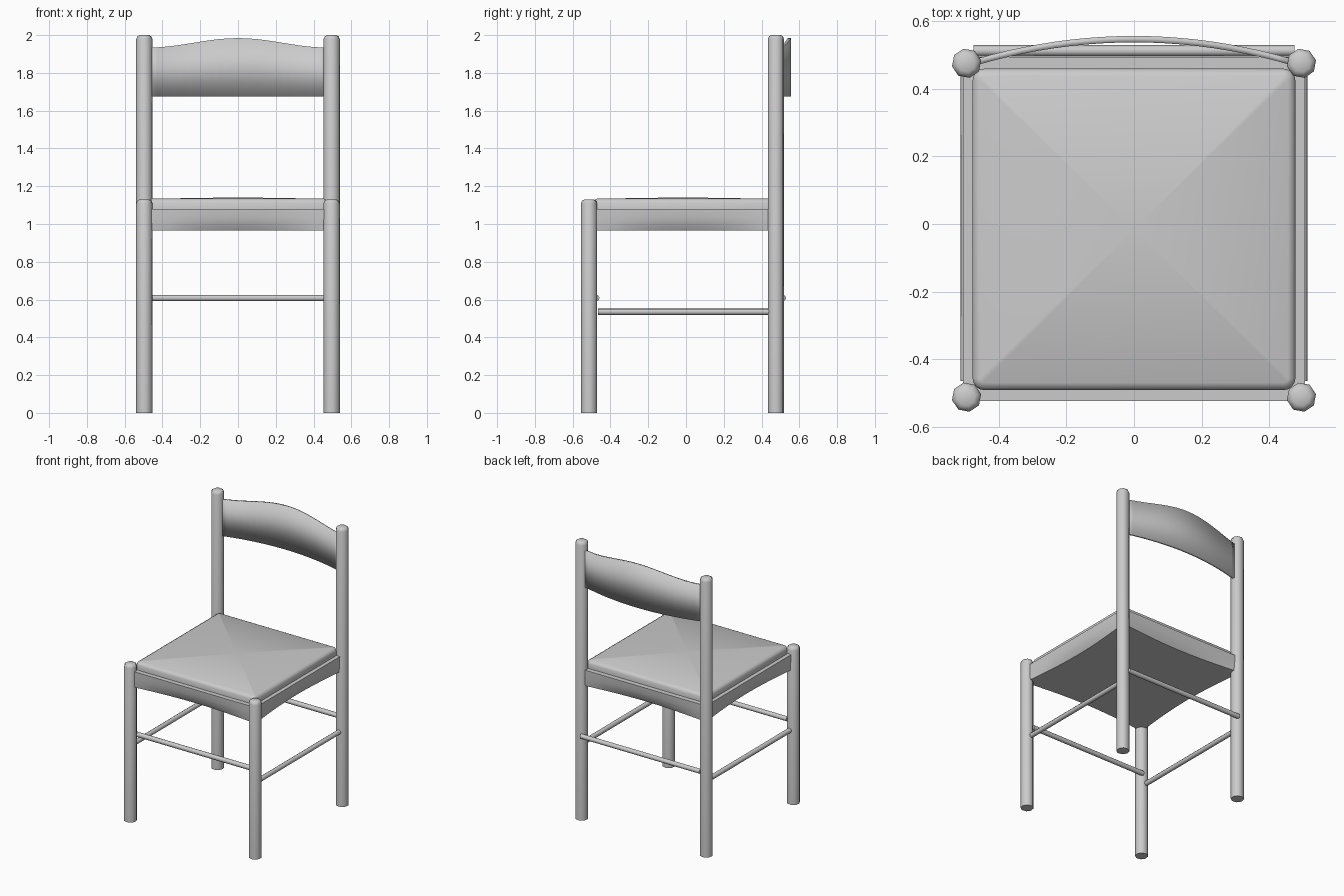
import bpy, bmesh, math

if "Cube" in bpy.data.objects:
    bpy.data.objects.remove(bpy.data.objects["Cube"], do_unlink=True)

GREY = (0.6, 0.6, 0.6, 1)
mat = bpy.data.materials.new("plain_grey")
mat.use_nodes = True
mat.diffuse_color = GREY
mat.node_tree.nodes["Principled BSDF"].inputs["Base Color"].default_value = GREY


def loft(name, rings, angle=50, crown=None):
    """Skin equal-length rings, cap both ends; crown lifts the last cap's centre."""
    bm = bmesh.new()
    rows = [[bm.verts.new(p) for p in ring] for ring in rings]
    n = len(rows[0])
    for a, b in zip(rows, rows[1:]):
        for i in range(n):
            j = (i + 1) % n
            bm.faces.new((a[i], a[j], b[j], b[i]))
    bm.faces.new(rows[0][::-1])
    top = bm.faces.new(rows[-1])
    if crown is not None:
        centre = bmesh.ops.poke(bm, faces=[top])["verts"][0]
        centre.co.z = crown
    bmesh.ops.recalc_face_normals(bm, faces=bm.faces)
    mesh = bpy.data.meshes.new(name)
    bm.to_mesh(mesh)
    bm.free()
    mesh.materials.append(mat)
    obj = bpy.data.objects.new(name, mesh)
    bpy.context.collection.objects.link(obj)
    bpy.ops.object.select_all(action='DESELECT')
    obj.select_set(True)
    bpy.context.view_layer.objects.active = obj
    bpy.ops.object.shade_smooth_by_angle(angle=math.radians(angle))
    return obj


def circle(r, n, place, turn=0.2):
    return [place(r * math.cos(turn + math.tau * i / n),
                  r * math.sin(turn + math.tau * i / n)) for i in range(n)]


# Legs: eight-sided posts with rounded tops
def leg(name, x, y, height):
    profile = [(0.044, 0), (0.044, height - 0.022),
               (0.038, height - 0.007), (0.026, height)]
    loft(name, [circle(r, 8, lambda u, v: (x + u, y + v, z)) for r, z in profile])


for side, sx in (("left", 1), ("right", -1)):
    leg(side + "_front_leg", sx * 0.496, -0.513, 1.13)
    leg(side + "_back_leg", sx * 0.496, 0.476, 2.0)
    # Side stretchers
    loft(side + "_stretcher",
         [circle(0.017, 8, lambda u, v: (sx * 0.497 + u, y, 0.535 + v))
          for y in (-0.465, 0.44)])

# Front and back stretchers
for name, y in (("front_stretcher", -0.475), ("back_stretcher", 0.513)):
    loft(name, [circle(0.017, 8, lambda u, v: (x, y + u, 0.608 + v))
                for x in (-0.475, 0.475)])


# Seat frame: four rails whose lower edges bow inward
def bowed_outline(bow, z, hx=0.506, hy=0.51, cy=-0.015, steps=10):
    sides = [((-hx, -hy), (1, 0), (0, 1)), ((hx, -hy), (0, 1), (-1, 0)),
             ((hx, hy), (-1, 0), (0, -1)), ((-hx, hy), (0, -1), (1, 0))]
    pts = []
    for (x, y), along, inward in sides:
        length = 2 * (hx if along[0] else hy)
        for i in range(steps):
            t = i / steps
            d = bow * math.sin(math.pi * t)
            pts.append((x + along[0] * length * t + inward[0] * d,
                        y + along[1] * length * t + inward[1] * d + cy, z))
    return pts


loft("seat_frame", [bowed_outline(b, z) for b, z in
                    ((0.035, 0.965), (0.016, 0.995), (0.004, 1.035), (0, 1.08))])


# Cushion: rounded slab with a very shallow peak
def rounded_rect(inset, z, hx=0.478, hy=0.476, cy=-0.016, r=0.035, seg=4):
    pts = []
    for k, (sx, sy) in enumerate(((1, 1), (-1, 1), (-1, -1), (1, -1))):
        for i in range(seg + 1):
            a = math.pi / 2 * (k + i / seg)
            pts.append((sx * (hx - r) + (r - inset) * math.cos(a),
                        cy + sy * (hy - r) + (r - inset) * math.sin(a), z))
    return pts


loft("seat_cushion", [rounded_rect(i, z) for i, z in
                      ((0, 1.075), (0, 1.113), (0.007, 1.126), (0.022, 1.134))],
     crown=1.141)

# Backrest: thin slat arched backward with a raised crest
rings = []
for i in range(21):
    t = -1 + i / 10
    x = 0.475 * t
    y = 0.468 + 0.07 * (1 - t * t)
    crest = 1.934 + 0.05 * (0.5 + 0.5 * math.cos(math.pi * t))
    rings.append([(x, y, 1.675), (x, y + 0.019, 1.675),
                  (x, y + 0.019, crest), (x, y, crest)])
loft("backrest", rings, angle=180)
